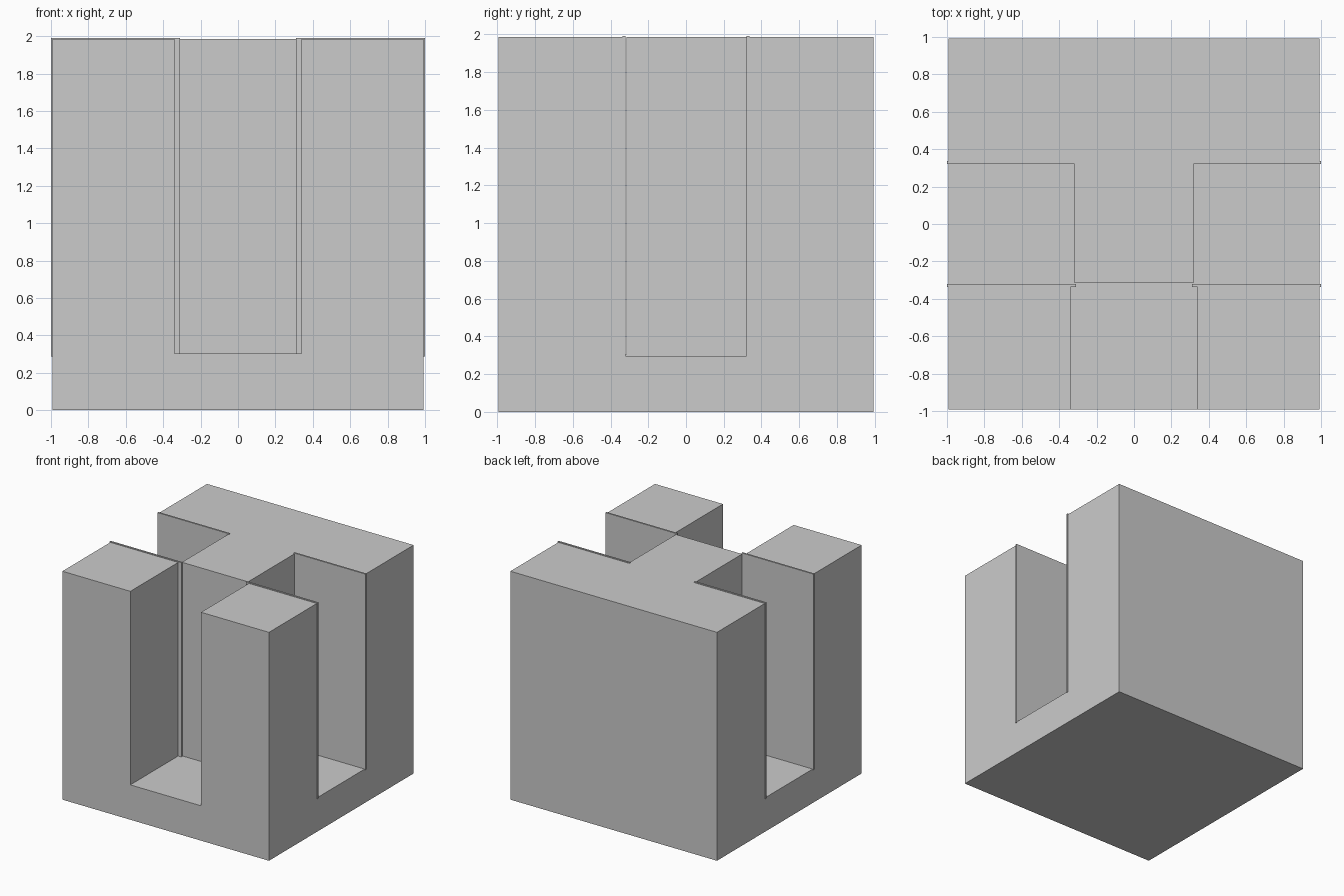
import bpy

if "Cube" in bpy.data.objects:
    bpy.data.objects.remove(bpy.data.objects["Cube"])


def box(name, x, y, z):
    """Box from (min, max) ranges."""
    r = (x, y, z)
    bpy.ops.mesh.primitive_cube_add(size=1, location=[(a + b) / 2 for a, b in r])
    ob = bpy.context.object
    ob.name = name
    ob.scale = [b - a for a, b in r]
    bpy.ops.object.transform_apply(location=False, rotation=False, scale=True)
    return ob


# Main block
body = box("body", (-0.993, 0.993), (-0.993, 0.993), (0, 1.985))

# Front channel and the two side slots
cutters = [
    box("front_channel_cutter", (-0.34, 0.34), (-1.2, -0.316), (0.303, 2.2)),
    box("left_slot_cutter", (-1.2, -0.318), (-0.328, 0.328), (0.295, 2.2)),
    box("right_slot_cutter", (0.318, 1.2), (-0.328, 0.328), (0.295, 2.2)),
]
for c in cutters:
    m = body.modifiers.new(c.name, 'BOOLEAN')
    m.operation = 'DIFFERENCE'
    m.solver = 'EXACT'
    m.object = c
    c.hide_render = True
    c.hide_set(True)

# Thin liner panels on the side slot walls, slightly proud of the block
for sx, side in ((-1, "left"), (1, "right")):
    for sy, end in ((-1, "front"), (1, "back")):
        box(f"{side}_{end}_liner",
            sorted((sx * 0.31, sx * 1.0)),
            sorted((sy * 0.321, sy * 0.336)),
            (0.288, 1.991))
